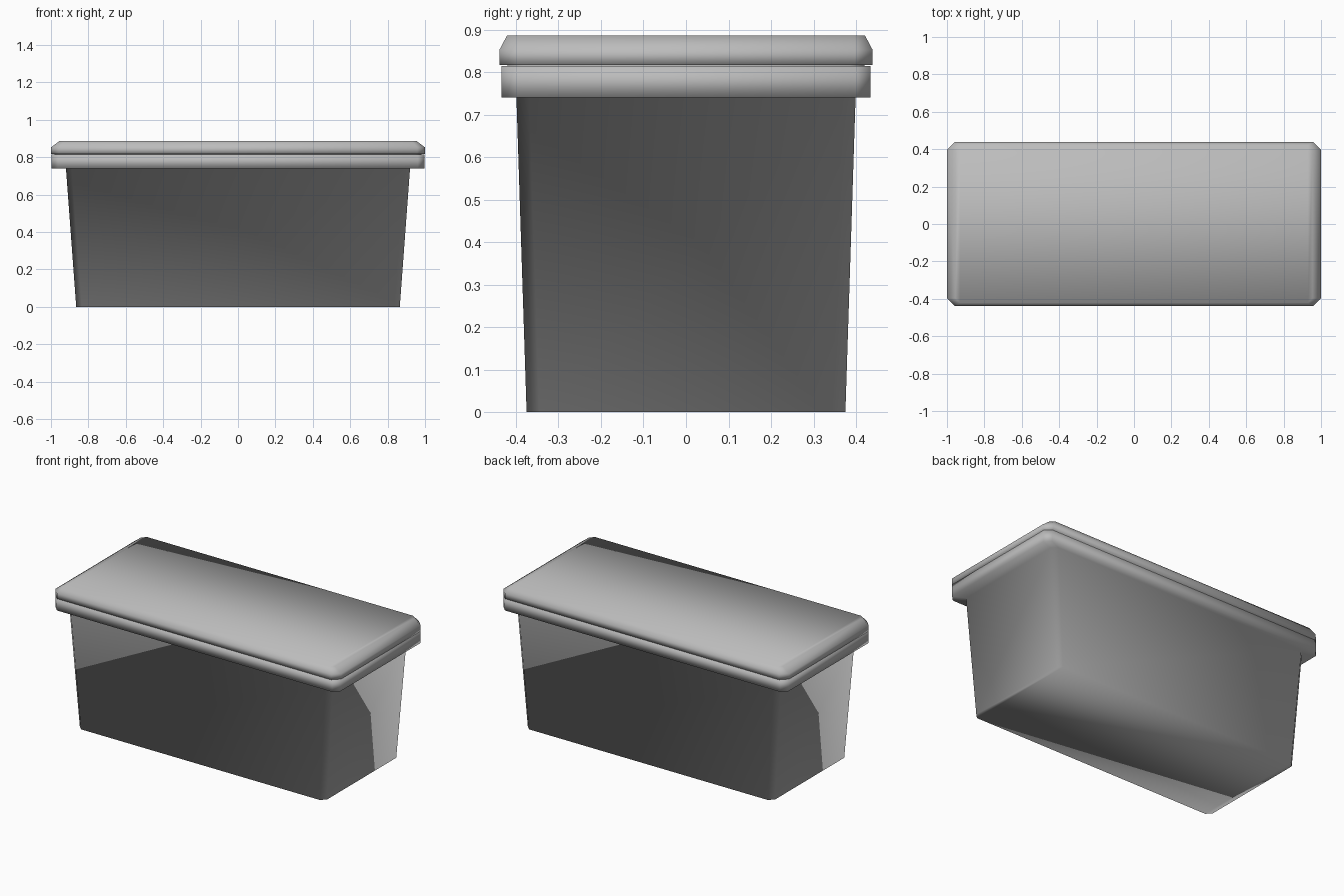
import bpy

if "Cube" in bpy.data.objects:
    bpy.data.objects.remove(bpy.data.objects["Cube"])

# Darker grey plastic
grey = bpy.data.materials.new("dark_grey_plastic")
grey.diffuse_color = (0.5, 0.5, 0.5, 1)
grey.use_nodes = True
grey.node_tree.nodes["Principled BSDF"].inputs["Base Color"].default_value = grey.diffuse_color


def ring(hx, hy, c, z):
    # Rectangle with cut corners at height z
    return [(hx, -hy + c, z), (hx, hy - c, z), (hx - c, hy, z), (-hx + c, hy, z),
            (-hx, hy - c, z), (-hx, -hy + c, z), (-hx + c, -hy, z), (hx - c, -hy, z)]


def loft(name, sections):
    # Closed smooth solid through stacked (half_x, half_y, corner, z) sections
    verts = [v for s in sections for v in ring(*s)]
    n, last = 8, 8 * (len(sections) - 1)
    cap = [(2, 3, 7), (3, 6, 7), (7, 0, 1, 2), (3, 4, 5, 6)]
    faces = [f[::-1] for f in cap] + [tuple(i + last for i in f) for f in cap]
    for b in range(0, last, n):
        faces += [(b + i, b + (i + 1) % n, b + n + (i + 1) % n, b + n + i) for i in range(n)]
    mesh = bpy.data.meshes.new(name)
    mesh.from_pydata(verts, [], faces)
    mesh.shade_smooth()
    mesh.materials.append(grey)
    obj = bpy.data.objects.new(name, mesh)
    bpy.context.collection.objects.link(obj)
    return obj


# Tapered tub with its overhanging rim in one smooth skin
loft("tub", [(0.865, 0.375, 0.03, 0), (0.92, 0.399, 0.03, 0.742),
             (0.997, 0.434, 0.035, 0.74), (0.997, 0.434, 0.035, 0.814)])

# Filler hidden in the seam between rim and lid
loft("lid_seam", [(0.98, 0.42, 0.035, 0.80), (0.98, 0.42, 0.035, 0.83)])

# Lid with sloped top edge
loft("lid", [(1.0, 0.439, 0.042, 0.817), (1.0, 0.439, 0.042, 0.852),
             (0.955, 0.421, 0.025, 0.886)])
